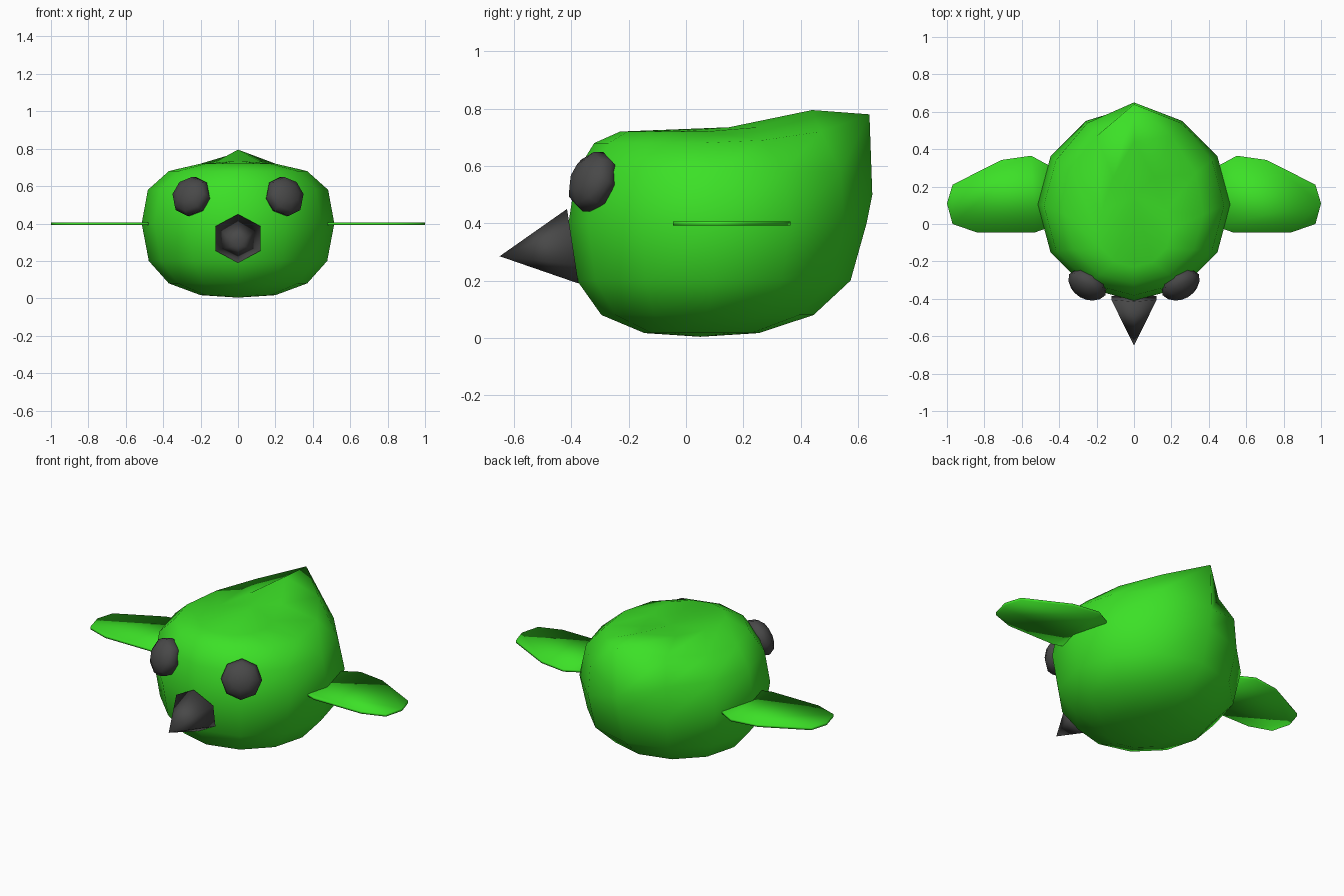
import bpy, bmesh, math
from mathutils import Vector

if "Cube" in bpy.data.objects:
    bpy.data.objects.remove(bpy.data.objects["Cube"])


def material(name, rgb):
    m = bpy.data.materials.new(name)
    m.diffuse_color = (*rgb, 1)
    m.use_nodes = True
    m.node_tree.nodes["Principled BSDF"].inputs["Base Color"].default_value = m.diffuse_color
    return m


green = material("bright green", (0.045, 0.75, 0.02))
dark = material("dark grey", (0.065, 0.065, 0.065))


def finish(name, bm, mat):
    """Turn a bmesh into a smooth, single-coloured object."""
    bmesh.ops.recalc_face_normals(bm, faces=bm.faces[:])
    for f in bm.faces:
        f.smooth = True
    me = bpy.data.meshes.new(name)
    bm.to_mesh(me)
    bm.free()
    me.materials.append(mat)
    ob = bpy.data.objects.new(name, me)
    bpy.context.collection.objects.link(ob)
    return ob


# Body: stacked 12-sided rings (height, radius, centre y)
rings = [(0.017, 0.20, 0.055), (0.08, 0.37, 0.075), (0.20, 0.477, 0.097),
         (0.40, 0.515, 0.105), (0.58, 0.482, 0.10), (0.68, 0.37, 0.05),
         (0.72, 0.20, -0.03)]
# Tail pull: (ring, side index) -> new position on the +x half; index 3 is the back
tail = {(3, 3): (0, 0.63, 0.40), (4, 3): (0, 0.65, 0.50),
        (5, 3): (0, 0.64, 0.78), (6, 3): (0, 0.44, 0.795),
        (4, 2): (0.25, 0.54, 0.58), (5, 2): (0.20, 0.47, 0.72),
        (6, 2): (0.11, 0.25, 0.735), (5, 1): (0.33, 0.27, 0.69)}
N = 12
bm = bmesh.new()
loops = []
for r, (z, rad, cy) in enumerate(rings):
    loop = []
    for i in range(N):
        a = math.tau * i / N
        co = (rad * math.cos(a), cy + rad * math.sin(a), z)
        mirrored = (6 - i) % N
        if (r, i) in tail:
            co = tail[r, i]
        elif (r, mirrored) in tail:
            x, y, h = tail[r, mirrored]
            co = (-x, y, h)
        loop.append(bm.verts.new(co))
    loops.append(loop)
for lo, hi in zip(loops, loops[1:]):
    for i in range(N):
        j = (i + 1) % N
        bm.faces.new((lo[i], lo[j], hi[j], hi[i]))
for loop, co in ((loops[0], (0, 0.05, 0.004)), (loops[-1], (0, 0.15, 0.735))):
    apex = bm.verts.new(co)
    for i in range(N):
        bm.faces.new((loop[i], loop[(i + 1) % N], apex))
finish("body", bm, green)

# Wings: thin plates
outline = [(0.43, 0.30), (0.55, 0.365), (0.71, 0.342), (0.97, 0.21), (1.0, 0.11),
           (0.97, 0.0), (0.84, -0.045), (0.53, -0.045), (0.43, -0.01)]
for side, label in ((1, "right"), (-1, "left")):
    bm = bmesh.new()
    low = [bm.verts.new((side * x, y, 0.392)) for x, y in outline]
    high = [bm.verts.new((side * x, y, 0.406)) for x, y in outline]
    bm.faces.new(low)
    bm.faces.new(high)
    for i in range(len(outline)):
        j = (i + 1) % len(outline)
        bm.faces.new((low[i], low[j], high[j], high[i]))
    finish(label + "_wing", bm, green)

    # Eyes: flattened low-poly spheres facing outward
    bm = bmesh.new()
    bmesh.ops.create_uvsphere(bm, u_segments=8, v_segments=6, radius=1)
    bmesh.ops.scale(bm, vec=(0.112, 0.112, 0.07), verts=bm.verts[:])
    eye = finish(label + "_eye", bm, dark)
    eye.location = (side * 0.25, -0.325, 0.545)
    eye.rotation_euler = Vector((side * 0.45, -0.78, 0.35)).to_track_quat('Z', 'Y').to_euler()

# Beak: hexagonal cone, tip forward, base leaning with the face
bm = bmesh.new()
base = []
for i in range(6):
    a = math.radians(90 + 60 * i)
    s = math.sin(a)
    base.append(bm.verts.new((0.14 * math.cos(a), -0.395 - 0.02 * s, 0.32 + 0.13 * s)))
tip = bm.verts.new((0, -0.65, 0.285))
bm.faces.new(base)
for i in range(6):
    bm.faces.new((base[i], base[(i + 1) % 6], tip))
finish("beak", bm, dark)
